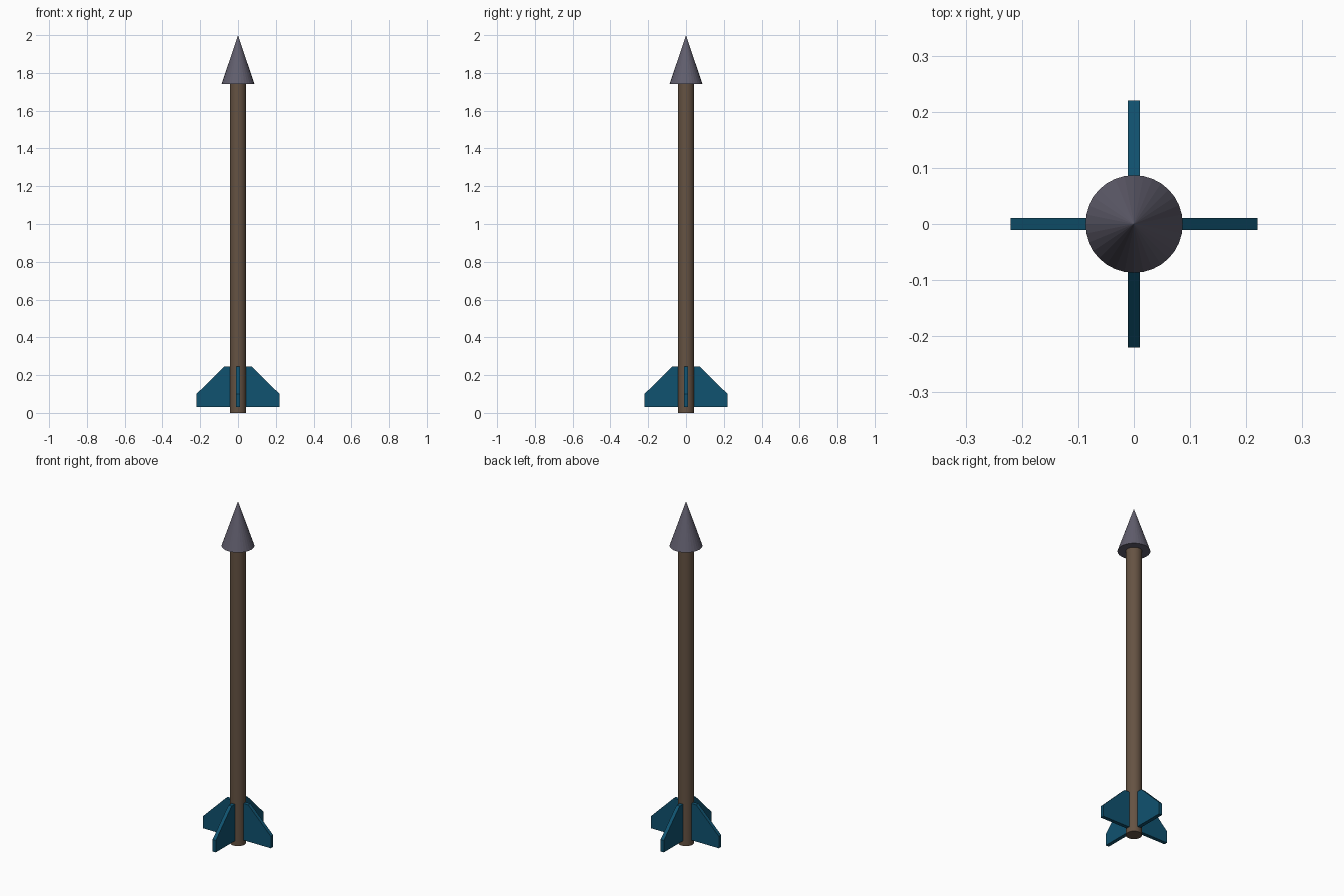
import bpy
import bmesh
import math
from mathutils import Matrix

if "Cube" in bpy.data.objects:
    bpy.data.objects.remove(bpy.data.objects["Cube"], do_unlink=True)


def make_material(name, color):
    mat = bpy.data.materials.new(name)
    mat.use_nodes = True
    mat.diffuse_color = (*color, 1)
    bsdf = mat.node_tree.nodes["Principled BSDF"]
    bsdf.inputs["Base Color"].default_value = (*color, 1)
    bsdf.inputs["Roughness"].default_value = 0.8
    return mat


brown = make_material("wood brown", (0.13, 0.085, 0.055))
grey = make_material("metal grey", (0.12, 0.113, 0.155))
blue = make_material("fin blue", (0.005, 0.085, 0.16))


def add_object(name, bm, mat):
    bmesh.ops.recalc_face_normals(bm, faces=bm.faces)
    mesh = bpy.data.meshes.new(name)
    bm.to_mesh(mesh)
    bm.free()
    mesh.materials.append(mat)
    obj = bpy.data.objects.new(name, mesh)
    bpy.context.collection.objects.link(obj)
    return obj


def add_cone(name, r_bottom, r_top, z_bottom, z_top, mat):
    bm = bmesh.new()
    bmesh.ops.create_cone(
        bm, cap_ends=True, segments=32, radius1=r_bottom, radius2=r_top,
        depth=z_top - z_bottom,
        matrix=Matrix.Translation((0, 0, (z_bottom + z_top) / 2)))
    return add_object(name, bm, mat)


# Shaft and pointed tip
shaft = add_cone("shaft", 0.043, 0.043, 0, 1.74, brown)
for poly in shaft.data.polygons:
    poly.use_smooth = len(poly.vertices) == 4
for edge in shaft.data.edges:
    a, b = (shaft.data.vertices[i].co.z for i in edge.vertices)
    edge.use_edge_sharp = abs(a - b) < 0.01
add_cone("tip", 0.087, 0, 1.74, 2, grey)

# Four fins: an extruded profile turned around the shaft
PROFILE = [(0.02, 0.03), (0.22, 0.03), (0.22, 0.10), (0.073, 0.245), (0.02, 0.245)]
THICKNESS = 0.021
for i, side in enumerate(("left", "back", "right", "front")):
    bm = bmesh.new()
    face = bm.faces.new([bm.verts.new((x, -THICKNESS / 2, z)) for x, z in PROFILE])
    extruded = bmesh.ops.extrude_face_region(bm, geom=[face])["geom"]
    bmesh.ops.translate(
        bm, vec=(0, THICKNESS, 0),
        verts=[v for v in extruded if isinstance(v, bmesh.types.BMVert)])
    bmesh.ops.rotate(bm, verts=bm.verts, matrix=Matrix.Rotation(i * math.pi / 2, 3, "Z"))
    add_object(side + "_fin", bm, blue)
